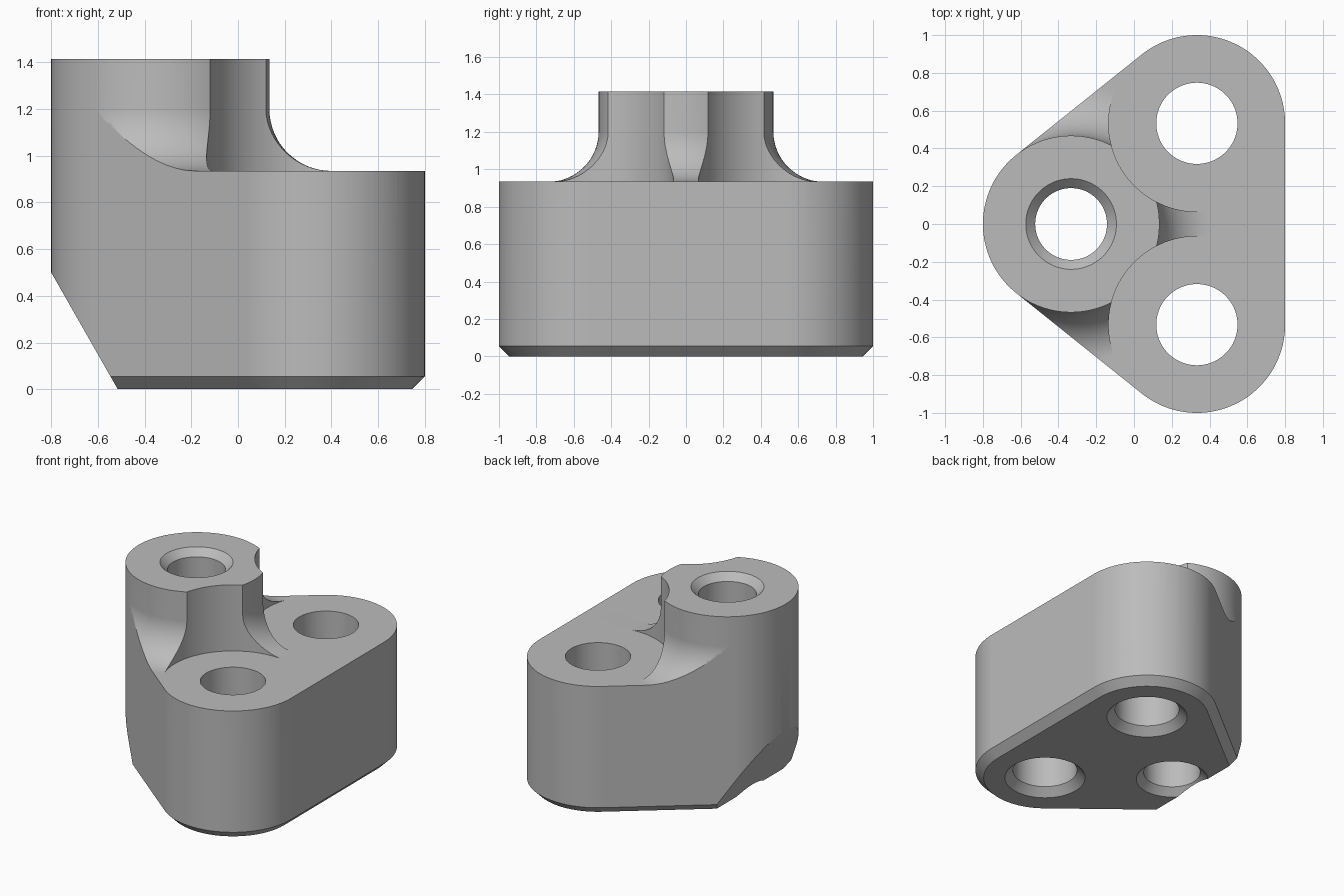
import bpy, bmesh
from math import sin, cos, pi, atan2, radians

cube = bpy.data.objects.get("Cube")
if cube:
    bpy.data.objects.remove(cube, do_unlink=True)

R = 0.467                       # outer radius of all three lobes
BOSS = (-0.333, 0.0)
LUGS = [(0.333, 0.533), (0.333, -0.533)]
DECK, TOP, CHAMFER, FILLET = 0.935, 1.415, 0.055, 0.265

grey = bpy.data.materials.new("plain grey")
grey.use_nodes = True
colour = (0.5, 0.5, 0.5, 1)
grey.diffuse_color = colour
grey.node_tree.nodes["Principled BSDF"].inputs["Base Color"].default_value = colour


def loft(name, rings, cyclic=False):
    """Skin a stack of equal-sized rings; cap the ends unless cyclic."""
    bm = bmesh.new()
    loops = [[bm.verts.new(p) for p in ring] for ring in rings]
    n = len(loops[0])
    pairs = list(zip(loops, loops[1:]))
    if cyclic:
        pairs.append((loops[-1], loops[0]))
    else:
        bm.faces.new(loops[0][::-1])
        bm.faces.new(loops[-1])
    for a, b in pairs:
        for i in range(n):
            j = (i + 1) % n
            bm.faces.new((a[i], a[j], b[j], b[i]))
    bmesh.ops.recalc_face_normals(bm, faces=bm.faces)
    mesh = bpy.data.meshes.new(name)
    bm.to_mesh(mesh)
    bm.free()
    mesh.materials.append(grey)
    ob = bpy.data.objects.new(name, mesh)
    bpy.context.collection.objects.link(ob)
    return ob


def lathe(name, centre, profile, cyclic=False, n=96):
    rings = [[(centre[0] + r * cos(2 * pi * (i + 0.5) / n),
               centre[1] + r * sin(2 * pi * (i + 0.5) / n), z) for i in range(n)]
             for r, z in profile]
    return loft(name, rings, cyclic)


def outline(r, z, n=40):
    """Rounded triangle around the three lobes."""
    a = atan2(0.666, -0.533)
    arcs = [(LUGS[0], 0, a), (BOSS, a, 2 * pi - a), (LUGS[1], 2 * pi - a, 2 * pi)]
    return [(c[0] + r * cos(s + (e - s) * i / n), c[1] + r * sin(s + (e - s) * i / n), z)
            for c, s, e in arcs for i in range(n + 1)]


# Body: full-height rounded triangle with a chamfered foot
body = loft("bracket_body", [outline(R - CHAMFER, 0), outline(R, CHAMFER), outline(R, TOP)])

# Clearance around the boss, leaving a concave fillet at its base
inner = R + 0.0006
fillet = [(inner + FILLET * (1 - cos(t)), DECK + FILLET * (1 - sin(t)))
          for t in (radians(90 * i / 16) for i in range(17))]
cutters = [lathe("boss_clearance", BOSS,
                 [(inner, 1.6)] + fillet + [(2.5, DECK), (2.5, 1.6)], cyclic=True, n=128)]

# Flat seats over the two lugs
for c in LUGS:
    cutters.append(lathe("lug_seat_cutter", c, [(R + 0.0006, DECK), (R + 0.0006, 1.7)]))

# Lug holes, chamfered at the bottom
for c in LUGS:
    cutters.append(lathe("lug_hole_cutter", c,
                         [(0.32, -0.05), (0.215, 0.055), (0.215, 1.8)]))

# Boss hole, chamfered at both ends
cutters.append(lathe("boss_hole_cutter", BOSS,
                     [(0.29, -0.05), (0.19, 0.05), (0.19, TOP - 0.05), (0.29, TOP + 0.05)]))

# Slanted relief under the boss
wedge = [(-0.23, -0.5), (-1.085, 1.0), (-1.5, -0.5)]
cutters.append(loft("slant_cutter", [[(x, y, z) for x, z in wedge] for y in (-2, 2)]))

bpy.ops.object.select_all(action='DESELECT')
bpy.context.view_layer.objects.active = body
body.select_set(True)
for cutter in cutters:
    cutter.hide_render = True
    mod = body.modifiers.new(cutter.name, 'BOOLEAN')
    mod.operation = 'DIFFERENCE'
    mod.solver = 'EXACT'
    mod.object = cutter
    bpy.ops.object.modifier_apply(modifier=mod.name)
for cutter in cutters:
    bpy.data.objects.remove(cutter, do_unlink=True)

# Smooth curved walls, crisp edges
bpy.ops.object.shade_smooth_by_angle(angle=radians(30))
weighted = body.modifiers.new("even_shading", 'WEIGHTED_NORMAL')
weighted.keep_sharp = True
